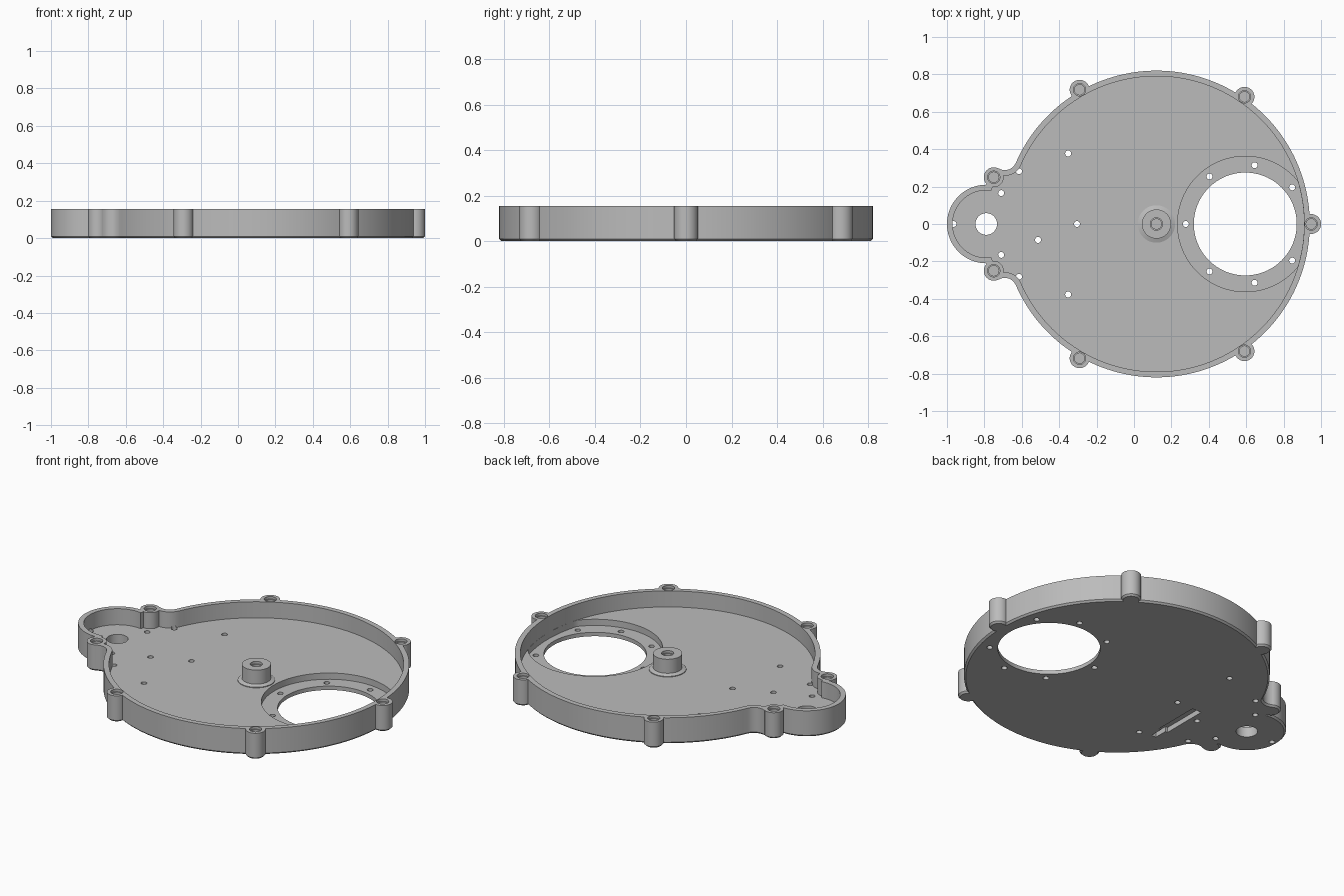
import bpy, bmesh
from math import sin, cos, pi, radians, atan2
from mathutils import Vector

if "Cube" in bpy.data.objects:
    bpy.data.objects.remove(bpy.data.objects["Cube"], do_unlink=True)

grey = bpy.data.materials.new("plain grey")
grey.use_nodes = True
GREY = (0.5, 0.5, 0.5, 1)
grey.diffuse_color = GREY
grey.node_tree.nodes["Principled BSDF"].inputs["Base Color"].default_value = GREY

HEIGHT, FLOOR, LEDGE, WALL, BEVEL = 0.155, 0.06, 0.023, 0.03, 0.01
MAIN, MAIN_R = Vector((0.12, 0)), 0.82
LOBE, LOBE_R = Vector((-0.79, 0)), 0.21
EAR, BOSS_R = Vector((-0.75, 0.25)), 0.053
NECK, NECK_R = Vector((-0.69, 0.35)), 0.062
PORT, PORT_R = Vector((0.595, 0)), 0.275


def angle(a, b):
    return atan2(b.y - a.y, b.x - a.x)


def arc(centre, r, start, end, steps):
    return [centre + r * Vector((cos(t), sin(t)))
            for t in (start + (end - start) * i / steps for i in range(steps + 1))]


def circle(centre, r, steps=48):
    return arc(Vector(centre), r, 0, 2 * pi, steps)[:-1]


def outline(d):
    """Housing outline moved inwards by d: big disc, neck fillet and lobe, mirrored."""
    half = arc(MAIN, MAIN_R - d, 0, angle(MAIN, NECK), 72)
    half += arc(NECK, NECK_R + d, angle(NECK, MAIN), angle(NECK, EAR), 10)[1:]
    half += arc(LOBE, LOBE_R - d, angle(LOBE, EAR), pi, 24)
    return half + [Vector((p.x, -p.y)) for p in half[-2:0:-1]]


def loft(name, layers):
    """Solid through stacked (outline, z) layers."""
    bm = bmesh.new()
    rings = [[bm.verts.new((p.x, p.y, z)) for p in pts] for pts, z in layers]
    bm.faces.new(rings[0][::-1])
    bm.faces.new(rings[-1])
    n = len(rings[0])
    for low, high in zip(rings, rings[1:]):
        for i in range(n):
            j = (i + 1) % n
            bm.faces.new((low[i], low[j], high[j], high[i]))
    mesh = bpy.data.meshes.new(name)
    bm.to_mesh(mesh)
    bm.free()
    mesh.materials.append(grey)
    ob = bpy.data.objects.new(name, mesh)
    bpy.context.collection.objects.link(ob)
    return ob


def prism(name, pts, z0, z1):
    return loft(name, [(pts, z0), (pts, z1)])


def combine(target, tool, operation):
    mod = target.modifiers.new("cut", "BOOLEAN")
    mod.operation, mod.solver, mod.object = operation, "EXACT", tool
    graph = bpy.context.evaluated_depsgraph_get()
    mesh = bpy.data.meshes.new_from_object(target.evaluated_get(graph))
    target.modifiers.clear()
    target.data = mesh
    bpy.data.objects.remove(tool, do_unlink=True)


def cut(pts, z0, z1):
    combine(housing, prism("cutter", pts, z0, z1), "DIFFERENCE")


def add_boss(p):
    boss = loft("boss", [(circle(p, BOSS_R - BEVEL), 0), (circle(p, BOSS_R), BEVEL),
                         (circle(p, BOSS_R), HEIGHT)])
    combine(housing, boss, "UNION")


def rect(x0, x1, y0, y1):
    return [Vector(p) for p in ((x0, y0), (x1, y0), (x1, y1), (x0, y1))]


# Outer body with bevelled bottom edge
housing = loft("housing", [(outline(BEVEL), 0), (outline(0), BEVEL), (outline(0), HEIGHT)])

# Rim bosses, trimmed on the inside by the cavity
rim = [MAIN + 0.827 * Vector((cos(radians(a)), sin(radians(a))))
       for a in (0, 55.3, 119.8, -119.8, -55.3)]
ears = [EAR, Vector((EAR.x, -EAR.y))]
for p in rim:
    add_boss(p)
cut(outline(WALL), FLOOR, HEIGHT + 0.1)
for p in ears:
    add_boss(p)

# Centre post with a flared foot
post = loft("post", [(circle(MAIN, 0.1), FLOOR - 0.02), (circle(MAIN, 0.1), FLOOR + 0.004),
                     (circle(MAIN, 0.078), FLOOR + 0.012), (circle(MAIN, 0.078), HEIGHT)])
combine(housing, post, "UNION")

# Blind screw holes with a shallow counterbore
for p in rim + ears + [MAIN]:
    cut(circle(p, 0.033, 32), HEIGHT - 0.015, HEIGHT + 0.1)
    cut(circle(p, 0.027, 32), FLOOR + 0.01, HEIGHT + 0.1)

# Large port with a sunken ledge, kept inside the wall
ledge = prism("ledge", circle(PORT, 0.362, 96), LEDGE, FLOOR + 0.02)
combine(ledge, prism("limit", outline(WALL + 0.0005), 0, HEIGHT), "INTERSECT")
combine(housing, ledge, "DIFFERENCE")
cut(circle(PORT, PORT_R, 96), -0.1, FLOOR + 0.02)

# Shaft hole in the lobe
cut(circle(LOBE, 0.058), -0.1, FLOOR + 0.02)

# Small through holes in the floor and around the port
small = [(-0.965, 0), (-0.305, 0), (-0.513, -0.085)]
for x, y in ((-0.352, 0.377), (-0.615, 0.282), (-0.71, 0.165)):
    small += [(x, y), (x, -y)]
for a in (180, 127, 81, 38, -38, -81, -127):
    small.append(PORT + 0.318 * Vector((cos(radians(a)), sin(radians(a)))))
for p in small:
    cut(circle(p, 0.016, 20), -0.1, FLOOR + 0.01)

# Stepped pocket in the underside
cut(rect(-0.47, -0.41, -0.28, 0), -0.1, 0.03)
cut(rect(-0.455, -0.425, -0.36, -0.27), -0.1, 0.03)

# Smooth curved walls, sharp edges kept
bpy.ops.object.select_all(action="DESELECT")
housing.select_set(True)
bpy.context.view_layer.objects.active = housing
bpy.ops.object.shade_smooth_by_angle(angle=radians(30))
